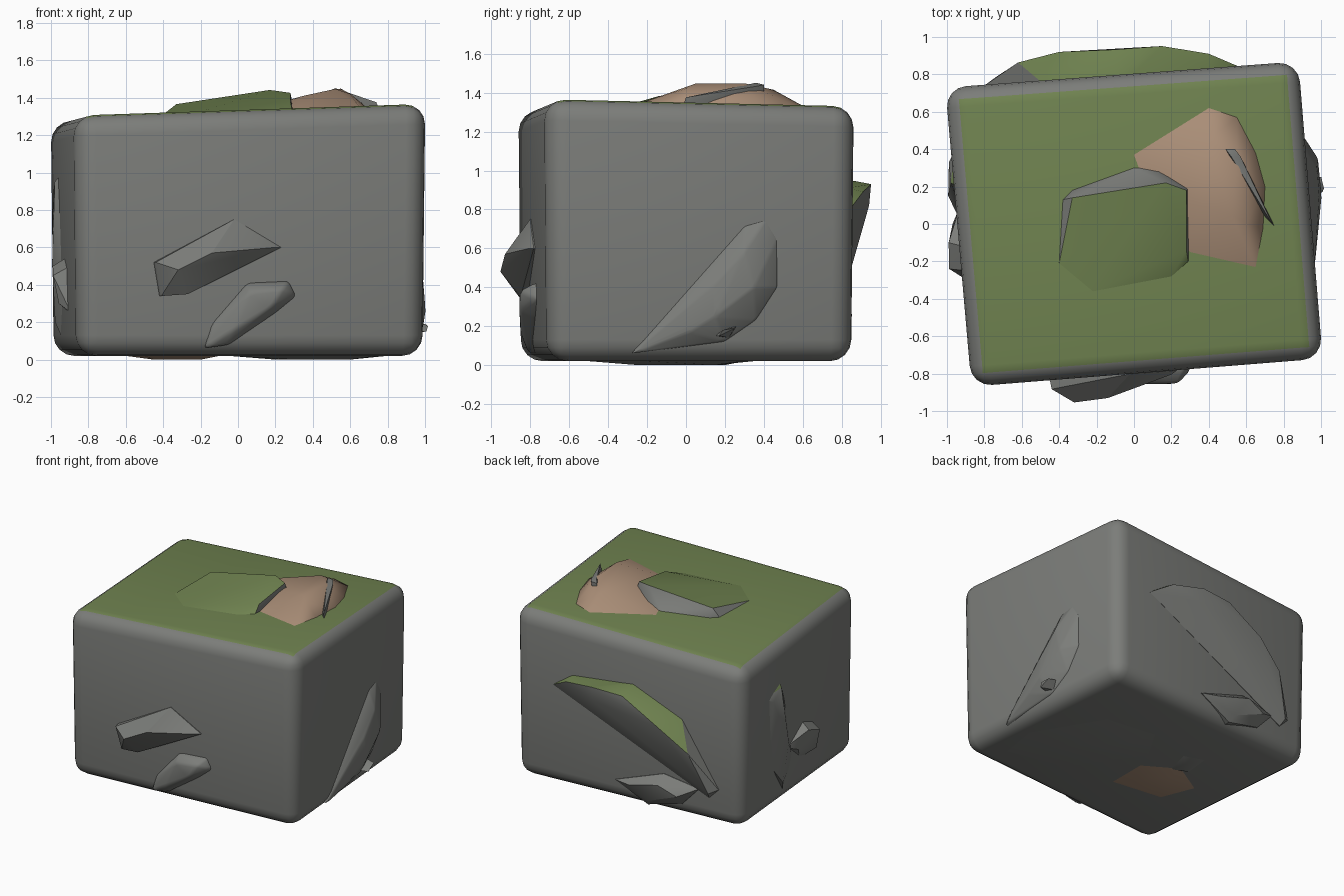
import bpy
import bmesh
import math

default = bpy.data.objects.get("Cube")
if default:
    bpy.data.objects.remove(default, do_unlink=True)


def material(name, colour):
    mat = bpy.data.materials.new(name)
    mat.use_nodes = True
    mat.diffuse_color = (*colour, 1)
    mat.node_tree.nodes["Principled BSDF"].inputs["Base Color"].default_value = (*colour, 1)
    return mat


stone = material("grey stone", (0.2, 0.205, 0.193))
moss = material("moss green", (0.16, 0.225, 0.08))
clay = material("brown clay", (0.4, 0.27, 0.185))


def finish(name, bm, base, moss_limit, angle):
    """Colour upward faces with moss and shade the object smoothly."""
    bmesh.ops.recalc_face_normals(bm, faces=bm.faces)
    bm.normal_update()
    for face in bm.faces:
        face.material_index = int(face.normal.z > moss_limit)
    mesh = bpy.data.meshes.new(name)
    bm.to_mesh(mesh)
    bm.free()
    mesh.materials.append(base)
    mesh.materials.append(moss)
    obj = bpy.data.objects.new(name, mesh)
    bpy.context.collection.objects.link(obj)
    bpy.ops.object.select_all(action="DESELECT")
    obj.select_set(True)
    bpy.context.view_layer.objects.active = obj
    bpy.ops.object.shade_smooth_by_angle(angle=math.radians(angle))
    return obj


# Surface of the block on each side: u and v run along it, d points outwards
def top_height(x, y):
    return 1.32 + 0.035 * x - 0.02 * y


SIDES = {
    "front": lambda u, v, d: (u, -0.8 + 0.075 * u - d, v),
    "back": lambda u, v, d: (u, 0.8 + 0.075 * u + d, v),
    "left": lambda u, v, d: (0.94 - 0.075 * u + d, u, v),
    "right": lambda u, v, d: (-0.92 - 0.09 * u - d, u, v),
    "top": lambda u, v, d: (u, v, top_height(u, v) + d),
    "base": lambda u, v, d: (u, v, 0.02 - d),
}

# Skewed rounded block
bm = bmesh.new()
for x, y in ((-0.87, -0.87), (1.01, -0.72), (0.88, 0.87), (-1.01, 0.73)):
    bm.verts.new((x, y, top_height(x, y)))
    bm.verts.new((x * 0.985, y * 0.985, 0.02))
bmesh.ops.convex_hull(bm, input=bm.verts)
bmesh.ops.dissolve_limit(bm, angle_limit=0.1, verts=bm.verts, edges=bm.edges)
bmesh.ops.bevel(bm, geom=bm.edges[:], offset=0.11, segments=4, profile=0.5,
                affect="EDGES", clamp_overlap=True)
finish("rounded_block", bm, stone, 0.92, 50)


def rock(name, side, outline, ridge, base=stone, moss_limit=2, soft=0, angle=28):
    """Convex rock: an outline on one side of the block, raised to ridge points."""
    place = SIDES[side]
    bm = bmesh.new()
    for u, v in outline:
        bm.verts.new(place(u, v, 0))
        bm.verts.new(place(u, v, -0.08))
    for point in ridge:
        bm.verts.new(place(*point))
    hull = bmesh.ops.convex_hull(bm, input=bm.verts)
    loose = [v for v in set(hull["geom_interior"] + hull["geom_unused"])
             if isinstance(v, bmesh.types.BMVert) and v.is_valid]
    bmesh.ops.delete(bm, geom=loose, context="VERTS")
    bmesh.ops.dissolve_limit(bm, angle_limit=0.05, verts=bm.verts, edges=bm.edges)
    if soft:
        bmesh.ops.bevel(bm, geom=bm.edges[:], offset=soft, segments=2, profile=0.5,
                        affect="EDGES", clamp_overlap=True)
    return finish(name, bm, base, moss_limit, angle)


# Rocks on the top
rock("mossy_top_rock", "top",
     [(-.4, -.21), (-.38, .13), (-.33, .18), (0, .3), (.12, .3), (.3, .2),
      (.29, -.2), (.2, -.28), (-.22, -.36)],
     [(-.33, .14, .06), (.17, .22, .12), (.28, .18, .1), (.28, -.14, .05)],
     moss_limit=0.72)
rock("clay_top_rock", "top",
     [(0, .37), (.4, .62), (.55, .57), (.65, .38), (.7, .2), (.69, -.02),
      (.65, -.23), (.3, -.15), (.1, .1)],
     [(.4, .45, .09), (.55, .3, .115), (.52, .05, .11), (.35, .1, .08), (.6, 0, .08)],
     base=clay, angle=50)
rock("top_shard", "top", [(.5, .4), (.53, .37), (.75, -.01), (.7, .04)],
     [(.49, .4, .11), (.54, .4, .11), (.57, .36, .1), (.52, .36, .12), (.74, 0, .03)])

# Rocks on the front
rock("front_upper_rock", "front",
     [(-.45, .52), (-.42, .34), (-.02, .75), (.23, .6), (0, .5)],
     [(-.44, .52, .05), (-.32, .48, .13), (-.14, .57, .12), (-.27, .35, .03),
      (-.41, .34, .02), (.2, .6, .02)])
rock("front_lower_rock", "front",
     [(-.18, .06), (-.14, .19), (.05, .41), (.27, .42), (.31, .34), (.2, .25), (-.05, .08)],
     [(.06, .36, .06), (.24, .38, .07), (.18, .28, .07), (-.02, .16, .05)],
     soft=0.015, angle=45)

# Rocks on the back
rock("back_slab", "back",
     [(.56, .8), (.4, .91), (-.1, .96), (-.5, .78), (-.8, .3), (-.72, .22), (-.25, .48)],
     [(.4, .89, .08), (.15, .93, .14), (-.1, .92, .14), (.15, .82, .13),
      (-.4, .75, .15), (-.62, .58, .11), (-.74, .27, .04)],
     moss_limit=0.6)
rock("back_lower_rock", "back",
     [(.05, .18), (-.22, .05), (-.5, .12), (-.64, .27), (-.35, .32)],
     [(-.1, .19, .05), (-.35, .26, .08), (-.5, .2, .07), (-.25, .1, .04)])

# Rocks on the model's left
rock("left_slab", "left",
     [(-.28, .06), (-.1, .25), (.2, .61), (.3, .72), (.41, .75), (.47, .65),
      (.47, .4), (.36, .23), (.2, .12)],
     [(.15, .42, .06), (.3, .58, .06), (.35, .4, .07), (.15, .25, .075), (.02, .17, .05)],
     soft=0.02, angle=60)
rock("left_shard", "left", [(.15, .15), (.26, .2), (.22, .14)],
     [(.17, .15, .08), (.25, .19, .08), (.19, .18, .09)])

# Rocks on the model's right
rock("right_slab", "right",
     [(.4, .92), (.2, 1), (.08, .7), (0, .3), (.15, .1), (.35, .4)],
     [(.33, .88, .04), (.22, .95, .04), (.15, .5, .06), (.2, .2, .04)],
     moss_limit=0.6)
rock("right_chunk", "right",
     [(.1, .42), (-.12, .55), (-.25, .5), (-.3, .25), (-.1, .26)],
     [(-.1, .5, .08), (-.24, .45, .09), (-.24, .3, .06), (0, .38, .05)])

# Rocks under the block
rock("base_boulder", "base",
     [(.75, -.5), (.8, -.2), (.5, .3), (.1, .35), (-.05, .1), (.3, -.4)],
     [(.6, -.25, .02), (.45, .15, .02), (.2, .15, .02), (.3, -.15, .02)], angle=60)
rock("base_clay_rock", "base",
     [(-.1, -.35), (-.1, -.05), (-.35, .1), (-.6, -.05), (-.5, -.3)],
     [(-.2, -.2, .02), (-.35, 0, .02), (-.45, -.2, .02)], base=clay)
rock("base_shard", "base", [(-.25, .25), (-.4, .3), (-.42, .1), (-.3, .05)],
     [(-.32, .2, .02), (-.38, .12, .02)])
